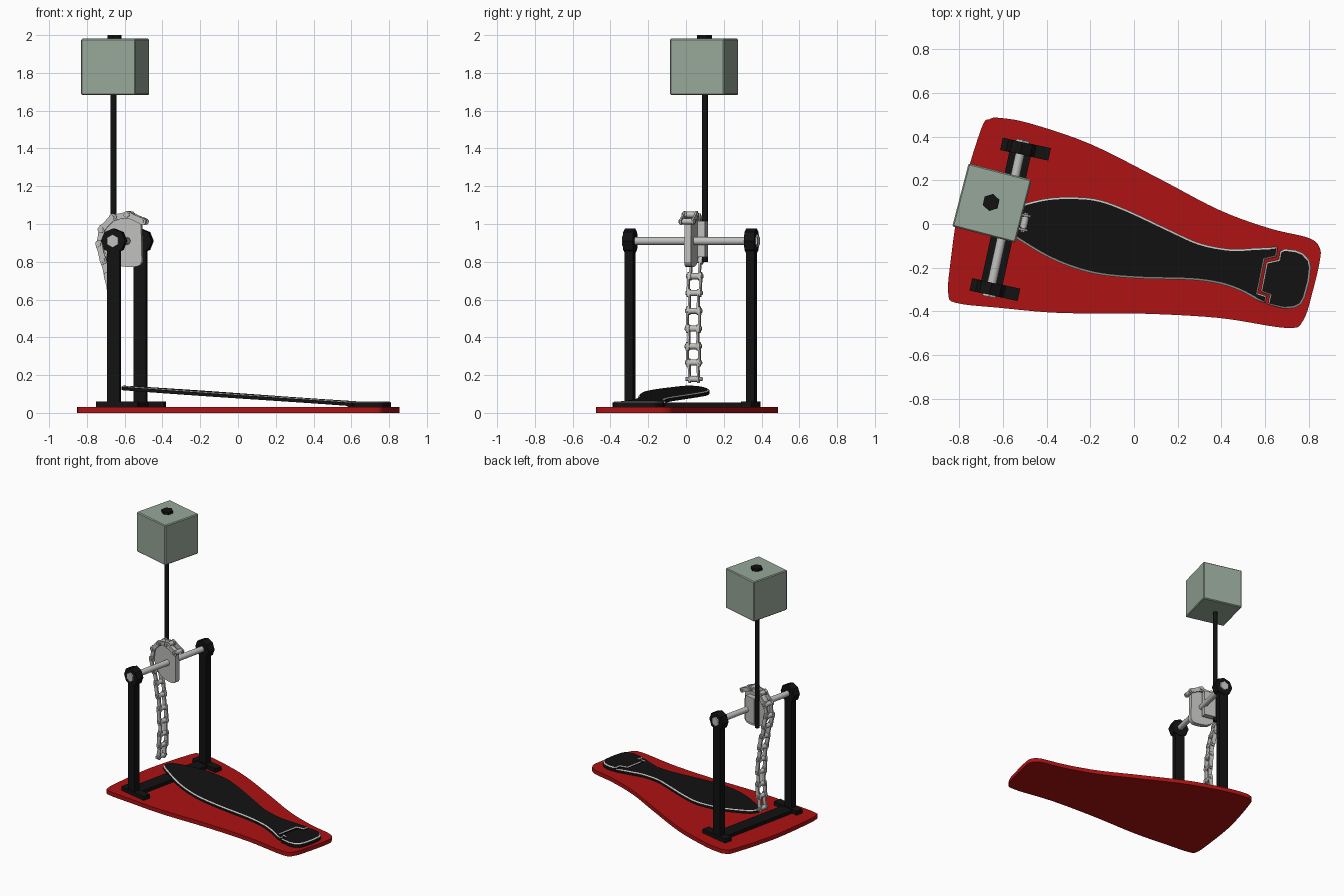
import bpy, bmesh, math
from mathutils import Matrix, Vector

if "Cube" in bpy.data.objects:
    bpy.data.objects.remove(bpy.data.objects["Cube"])

RIG = Matrix.Rotation(math.radians(-12.3), 4, 'Z')   # the whole rig is turned on the base
CY = -0.10                                           # rig centre line (rig y)
AX, AZ = -0.578, 0.91                                # axle position (rig x, z)


def mat(name, col):
    m = bpy.data.materials.new(name)
    m.diffuse_color = (*col, 1)
    m.use_nodes = True
    m.node_tree.nodes["Principled BSDF"].inputs["Base Color"].default_value = m.diffuse_color
    return m


RED = mat("red", (0.42, 0.006, 0.006))
BLACK = mat("black", (0.006, 0.006, 0.006))
SILVER = mat("silver", (0.52, 0.52, 0.51))
GREEN = mat("felt_green", (0.31, 0.39, 0.32))


def finish(bm, name, mats, matrix=Matrix(), smooth=None):
    bmesh.ops.recalc_face_normals(bm, faces=bm.faces)
    me = bpy.data.meshes.new(name)
    bm.to_mesh(me)
    bm.free()
    for m in mats:
        me.materials.append(m)
    ob = bpy.data.objects.new(name, me)
    bpy.context.collection.objects.link(ob)
    ob.matrix_world = matrix
    if smooth:
        bpy.ops.object.select_all(action='DESELECT')
        ob.select_set(True)
        bpy.context.view_layer.objects.active = ob
        bpy.ops.object.shade_smooth_by_angle(angle=math.radians(smooth))
    return ob


def catmull(pts, closed=False, steps=5):
    """Smooth a list of points with a Catmull-Rom curve."""
    p = [Vector(q) for q in pts]
    n = len(p)
    get = (lambda i: p[i % n]) if closed else (lambda i: p[min(max(i, 0), n - 1)])
    out = []
    for i in range(n if closed else n - 1):
        a, b, c, d = get(i - 1), get(i), get(i + 1), get(i + 2)
        for k in range(steps):
            t = k / steps
            out.append(0.5 * (2 * b + (c - a) * t + (2 * a - 5 * b + 4 * c - d) * t * t
                              + (3 * b - a - 3 * c + d) * t ** 3))
    return out if closed else out + [p[-1]]


def prism(bm, pts, vec):
    """Extrude a closed outline of 3D points along vec; returns the end face."""
    f = bm.faces.new([bm.verts.new(q) for q in pts])
    g = bmesh.ops.extrude_face_region(bm, geom=[f])['geom']
    bmesh.ops.translate(bm, vec=vec, verts=[e for e in g if isinstance(e, bmesh.types.BMVert)])
    return next(e for e in g if isinstance(e, bmesh.types.BMFace))


def add_box(bm, c, size):
    bmesh.ops.create_cube(bm, size=1, matrix=Matrix.Translation(c) @ Matrix.Diagonal((*size, 1)))


def add_rod(bm, c, r, length, sides, axis='Y'):
    rot = Matrix.Rotation(math.pi / 2, 4, 'X') if axis == 'Y' else Matrix()
    bmesh.ops.create_cone(bm, cap_ends=True, segments=sides, radius1=r, radius2=r,
                          depth=length, matrix=Matrix.Translation(c) @ rot)


# red base plate
base = [(-.85, -.32), (-.81, -.362), (-.61, -.384), (-.34, -.407), (.03, -.41), (.39, -.43),
        (.70, -.476), (.775, -.44), (.82, -.30), (.85, -.17), (.85, -.11), (.80, -.064),
        (.62, -.02), (.39, .064), (.12, .205), (-.2, .366), (-.475, .46), (-.61, .485),
        (-.66, .48), (-.70, .434), (-.795, .114), (-.838, -.16)]
bm = bmesh.new()
prism(bm, [(p.x, p.y, 0) for p in catmull(base, True)], (0, 0, 0.03))
finish(bm, "base_plate", [RED], smooth=40)


def rimmed_plate(name, pts, z, thick, slope=0):
    """Black plate with a silver chamfered rim round its top; slope tilts it along the rig axis."""
    bm = bmesh.new()
    top = prism(bm, [(p[0], p[1], z) for p in pts], (0, 0, thick))
    top.normal_update()
    if top.normal.z < 0:
        top.normal_flip()
    rim = bmesh.ops.inset_region(bm, faces=[top], thickness=0.009, depth=0.006)['faces']
    for f in rim:
        f.material_index = 1
    for v in bm.verts:
        lx = (RIG.inverted() @ v.co).x
        v.co.z += slope * (0.63 - lx)
    return finish(bm, name, [BLACK, SILVER], smooth=30)


# foot board: smooth sides, stepped hinge end
side = [(.567, -.35), (.485, -.306), (.39, -.274), (.256, -.256), (.03, -.25), (-.155, -.233),
        (-.29, -.197), (-.407, -.146), (-.52, -.078), (-.605, -.02), (-.615, .02), (-.58, .065),
        (-.485, .098), (-.384, .119), (-.27, .123), (-.155, .11), (-.02, .06), (.165, -.027),
        (.30, -.087), (.44, -.114), (.553, -.11), (.658, -.105)]
hinge = [(.652, -.15), (.598, -.162), (.566, -.316), (.608, -.33), (.601, -.362)]
rimmed_plate("foot_board", [tuple(p) for p in catmull(side, steps=4)] + hinge, 0.038, 0.018, 0.067)

# heel plate with its hinge tab
heel = [(.69, -.114), (.74, -.12), (.773, -.133), (.803, -.165), (.81, -.20), (.803, -.26),
        (.783, -.335), (.765, -.368), (.736, -.384), (.69, -.388), (.613, -.368), (.622, -.325),
        (.58, -.31), (.606, -.175), (.662, -.163), (.668, -.125)]
rimmed_plate("heel_plate", heel, 0.028, 0.026)

# stand: cross bar, feet, posts and bearing heads
bm = bmesh.new()
add_box(bm, (AX, CY, 0.042), (0.10, 0.62, 0.026))
finish(bm, "cross_bar", [BLACK], RIG)
for name, s in (("front", -1), ("back", 1)):
    y = CY + s * 0.329
    bm = bmesh.new()
    add_box(bm, (AX + 0.02, y, 0.044), (0.225, 0.058, 0.032))
    finish(bm, name + "_foot", [BLACK], RIG)
    bm = bmesh.new()
    add_box(bm, (AX, y, 0.46), (0.068, 0.045, 0.84))
    finish(bm, name + "_post", [BLACK], RIG)
    bm = bmesh.new()
    add_rod(bm, (AX, y, AZ), 0.066, 0.056, 8)
    finish(bm, name + "_bearing_head", [BLACK], RIG)
    bm = bmesh.new()
    add_rod(bm, (AX, y + s * 0.03, AZ), 0.035, 0.016, 6)
    finish(bm, name + "_axle_nut", [SILVER], RIG)

# axle
bm = bmesh.new()
add_rod(bm, (AX, CY, AZ), 0.021, 0.66, 16)
finish(bm, "axle", [SILVER], RIG, 40)

# cam plate the chain runs over
cam = catmull([(-.50, 1.01), (-.58, 1.035), (-.64, 1.025), (-.69, .985), (-.713, .92),
               (-.70, .86), (-.66, .80), (-.60, .775), (-.52, .775), (-.495, .80)], steps=3)
bm = bmesh.new()
prism(bm, [(p.x, CY - 0.018, p.y) for p in cam], (0, 0.036, 0))
finish(bm, "cam_plate", [SILVER], RIG, 30)

# roller chain: walk along the path in equal steps
arc = [(AX - 0.007 + 0.14 * math.cos(math.radians(a)), AZ + 0.14 * math.sin(math.radians(a)))
       for a in range(48, 200, 10)]
path = catmull(arc + [(-.70, .80), (-.665, .66), (-.645, .50), (-.642, .34), (-.655, .20),
                      (-.678, .10)], steps=12)
PITCH = 0.084
pins = [path[0]]
for p in path:
    if (p - pins[-1]).length >= PITCH:
        pins.append(p)
bm = bmesh.new()
for i, p in enumerate(pins):
    add_rod(bm, (p.x, CY, p.y), 0.016, 0.05, 12)       # roller
    add_rod(bm, (p.x, CY, p.y), 0.011, 0.09, 8)        # pin
    if i + 1 == len(pins):
        break
    q = pins[i + 1]
    ang = math.atan2(q.y - p.y, q.x - p.x)
    mid, half = (p + q) / 2, (q - p).length / 2
    prof = []                                          # waisted link plate
    for k in range(20):
        t = 2 * math.pi * k / 20
        x = (half + 0.022) * math.cos(t)
        w = 0.023 * math.sqrt(abs(math.sin(t))) * (1 - 0.35 * math.sin(t) ** 4)
        z = math.copysign(w, math.sin(t))
        prof.append((mid.x + x * math.cos(ang) - z * math.sin(ang),
                     mid.y + x * math.sin(ang) + z * math.cos(ang)))
    off = 0.024 if i % 2 else 0.033
    for s in (-1, 1):
        prism(bm, [(a, CY + s * off - 0.005, b) for a, b in prof], (0, 0.01, 0))
finish(bm, "chain", [SILVER], RIG, 35)

# beater: clamp block, rod, square head and top nut
BX, BY = -0.666, -0.043
bm = bmesh.new()
add_box(bm, (-0.615, BY, 0.92), (0.085, 0.04, 0.19))
finish(bm, "beater_clamp", [SILVER], RIG)
bm = bmesh.new()
add_rod(bm, (BX, BY, 1.385), 0.016, 1.17, 12, 'Z')
finish(bm, "beater_rod", [BLACK], RIG, 40)
bm = bmesh.new()
add_rod(bm, (BX + 0.006, BY, 1.985), 0.04, 0.03, 6, 'Z')
finish(bm, "beater_top_nut", [BLACK], RIG)
bm = bmesh.new()
bmesh.ops.create_cube(bm, size=0.298)
bmesh.ops.bevel(bm, geom=bm.edges[:], offset=0.006, segments=1, affect='EDGES')
finish(bm, "beater_head", [GREEN],
       Matrix.Translation((-0.65, 0.096, 1.832)) @ Matrix.Rotation(math.radians(-14.5), 4, 'Z'))
